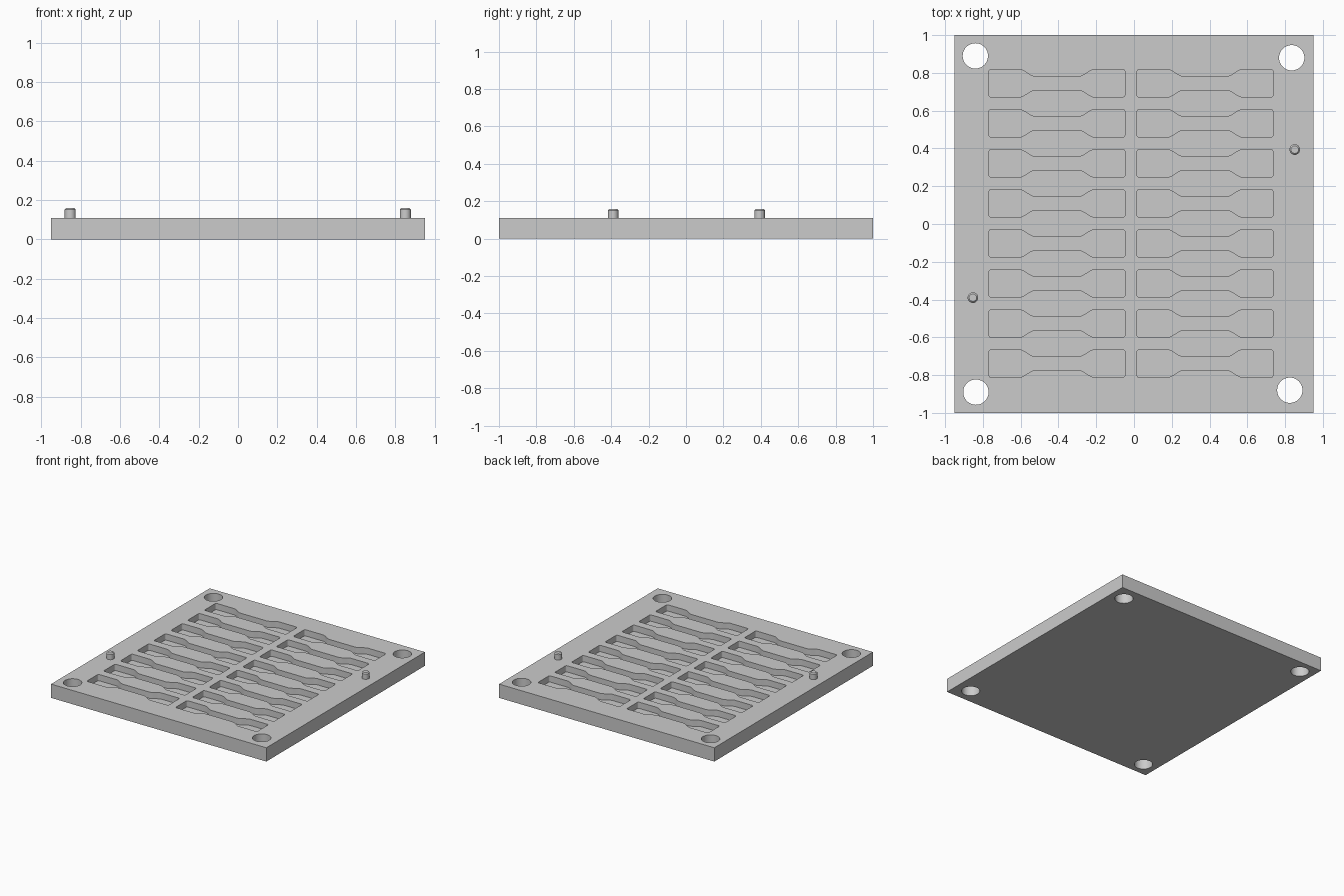
import bpy, bmesh, math

default_cube = bpy.data.objects.get("Cube")
if default_cube:
    bpy.data.objects.remove(default_cube, do_unlink=True)

THICK = 0.11
DEPTH = 0.05

grey = bpy.data.materials.new("plain grey")
grey.use_nodes = True
grey.diffuse_color = (0.6, 0.6, 0.6, 1)
grey.node_tree.nodes["Principled BSDF"].inputs["Base Color"].default_value = (0.6, 0.6, 0.6, 1)


def make_object(name, bm):
    bmesh.ops.recalc_face_normals(bm, faces=bm.faces)
    mesh = bpy.data.meshes.new(name)
    bm.to_mesh(mesh)
    bm.free()
    mesh.materials.append(grey)
    obj = bpy.data.objects.new(name, mesh)
    bpy.context.collection.objects.link(obj)
    return obj


def prism(bm, outline, z0, z1):
    """Closed solid from a 2D outline; returns its top face."""
    low = [bm.verts.new((x, y, z0)) for x, y in outline]
    high = [bm.verts.new((x, y, z1)) for x, y in outline]
    bm.faces.new(low[::-1])
    top = bm.faces.new(high)
    for i in range(len(low)):
        j = (i + 1) % len(low)
        bm.faces.new((low[i], low[j], high[j], high[i]))
    return top


def circle(cx, cy, r, n):
    return [(cx + r * math.cos(math.tau * i / n), cy + r * math.sin(math.tau * i / n))
            for i in range(n)]


def smooth(obj):
    bpy.ops.object.select_all(action='DESELECT')
    obj.select_set(True)
    bpy.context.view_layer.objects.active = obj
    bpy.ops.object.shade_smooth_by_angle(angle=math.radians(30))


def dumbbell(cx, cy):
    """Outline with wide rounded ends and an S-curved narrow waist."""
    half_len, wide, neck, r = 0.36, 0.073, 0.035, 0.012
    quarter = []
    for i in range(5):                      # rounded end corner
        a = math.pi / 2 * i / 4
        quarter.append((half_len - r + r * math.cos(a), wide - r + r * math.sin(a)))
    for i in range(9):                      # shoulder
        t = i / 8
        quarter.append((0.2 - 0.085 * t, wide + (neck - wide) * t * t * (3 - 2 * t)))
    half = quarter + [(-x, y) for x, y in reversed(quarter)]
    full = half + [(-x, -y) for x, y in half]
    return [(cx + x, cy + y) for x, y in full]


# Cutters: corner holes and two columns of eight specimen pockets
bm = bmesh.new()
for x, y in ((-0.84, 0.89), (0.835, 0.88), (-0.837, -0.89), (0.825, -0.88)):
    prism(bm, circle(x, y, 0.067, 48), -0.05, THICK + 0.05)
for column in (-0.408, 0.376):
    for row in range(8):
        prism(bm, dumbbell(column, 0.745 - 0.212 * row), THICK - DEPTH, THICK + 0.05)
cutter = make_object("pocket_and_hole_cutter", bm)
cutter.hide_render = True

# Mould plate
bm = bmesh.new()
prism(bm, [(-0.95, -1), (0.95, -1), (0.95, 1), (-0.95, 1)], 0, THICK)
plate = make_object("mould_plate", bm)
cut = plate.modifiers.new("cut", 'BOOLEAN')
cut.operation = 'DIFFERENCE'
cut.solver = 'EXACT'
cut.object = cutter
bpy.context.view_layer.objects.active = plate
bpy.ops.object.modifier_apply(modifier="cut")
bpy.data.objects.remove(cutter, do_unlink=True)
smooth(plate)

# Alignment pegs with chamfered tops
for name, x, y in (("left_peg", 0.851, 0.394), ("right_peg", -0.853, -0.39)):
    bm = bmesh.new()
    top = prism(bm, circle(x, y, 0.028, 32), THICK - 0.02, 0.16)
    bmesh.ops.bevel(bm, geom=list(top.edges), offset=0.008, segments=1, affect='EDGES')
    smooth(make_object(name, bm))
